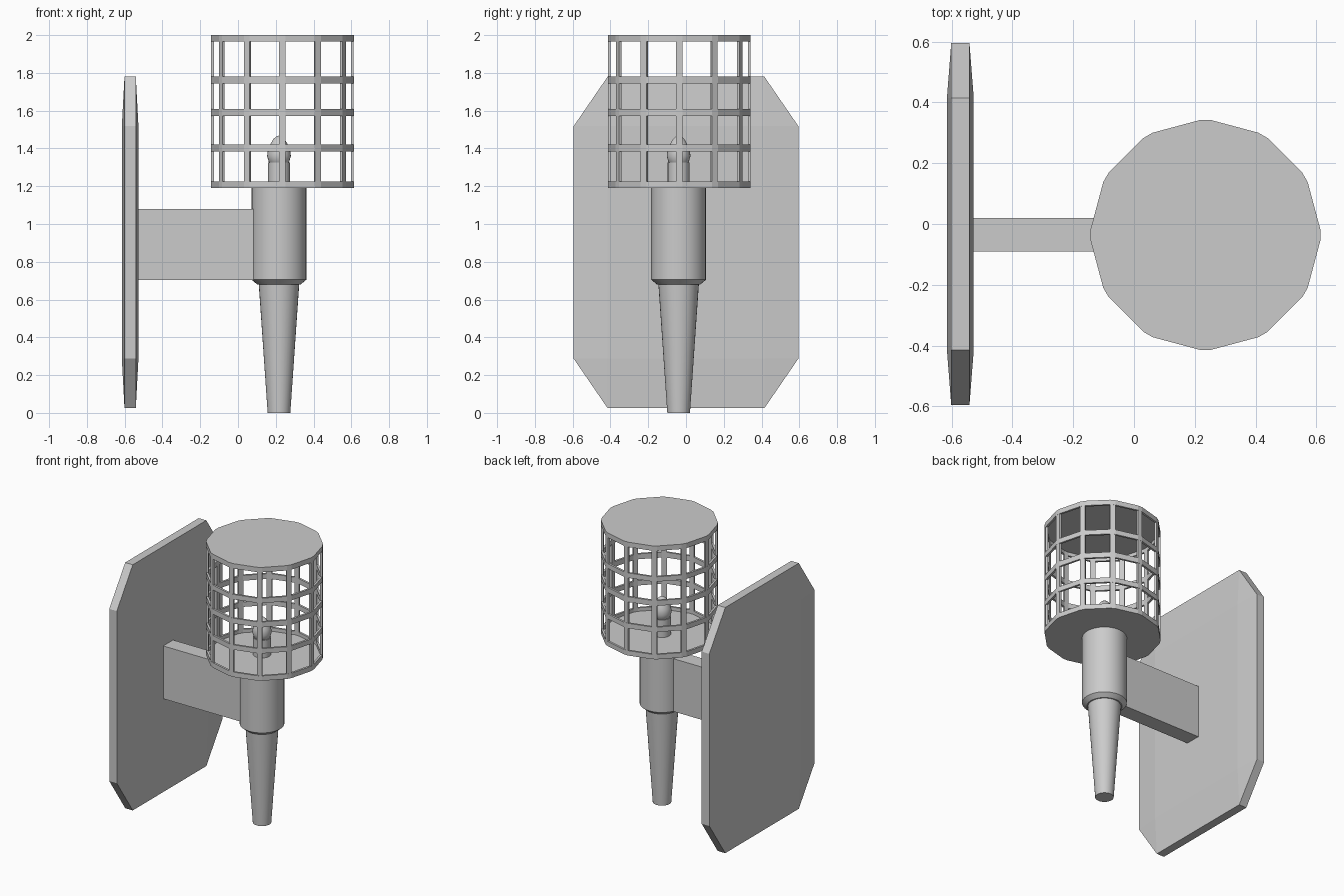
import bpy, bmesh, math
from mathutils import Matrix, Vector

if "Cube" in bpy.data.objects:
    bpy.data.objects.remove(bpy.data.objects["Cube"])

CAGE = Vector((0.235, -0.036, 0))   # cage axis
BODY = Vector((0.217, -0.039, 0))   # handle axis
SIDES, R, POST, DEPTH = 12, 0.378, 0.035, 0.015


def finish(name, bm, smooth=False):
    bmesh.ops.remove_doubles(bm, verts=bm.verts, dist=1e-5)
    bmesh.ops.recalc_face_normals(bm, faces=bm.faces)
    me = bpy.data.meshes.new(name)
    bm.to_mesh(me)
    bm.free()
    ob = bpy.data.objects.new(name, me)
    bpy.context.collection.objects.link(ob)
    if smooth:
        bpy.ops.object.select_all(action='DESELECT')
        ob.select_set(True)
        bpy.context.view_layer.objects.active = ob
        bpy.ops.object.shade_smooth_by_angle(angle=math.radians(30))
    return ob


def box(bm, lo, hi, turn=None):
    lo, hi = Vector(lo), Vector(hi)
    m = Matrix.Translation((lo + hi) / 2) @ Matrix.Diagonal((*(hi - lo), 1))
    bmesh.ops.create_cube(bm, size=1, matrix=(turn @ m) if turn else m)


def lathe(name, profile, centre, steps=32):
    bm = bmesh.new()
    vs = [bm.verts.new((r + centre.x, centre.y, z)) for r, z in profile]
    edges = [bm.edges.new(p) for p in zip(vs, vs[1:])]
    bmesh.ops.spin(bm, geom=vs + edges, cent=centre, axis=(0, 0, 1),
                   angle=2 * math.pi, steps=steps, use_duplicate=False)
    return finish(name, bm, True)


def outline(r):
    # twelve-sided loop with each corner flattened to the width of a post
    pts = []
    for k in range(SIDES):
        rot = Matrix.Rotation(2 * math.pi * k / SIDES, 3, 'Z')
        h = POST / 2 * r / R
        pts += [CAGE + rot @ Vector((r, s * h, 0)) for s in (-1, 1)]
    return pts


# Wall plate: clipped rectangle, slightly domed around a flat centre panel
bm = bmesh.new()
zc, yi, zi, yo, zo = 0.9025, 0.415, 0.615, 0.595, 0.8775
rim = [(yo, -zi), (yo, zi), (yi, zo), (-yi, zo),
       (-yo, zi), (-yo, -zi), (-yi, -zo), (yi, -zo)]
panel = [(yi, -zi), (yi, zi), (-yi, zi), (-yi, -zi)]
sides = []
for x_rim, x_mid in ((-0.601, -0.615), (-0.541, -0.527)):
    o = [bm.verts.new((x_rim, y, zc + z)) for y, z in rim]
    c = [bm.verts.new((x_mid, y, zc + z)) for y, z in panel]
    bm.faces.new(c)
    for i in range(4):
        a, b, n = o[2 * i], o[2 * i + 1], o[(2 * i + 2) % 8]
        bm.faces.new((a, b, c[(i + 1) % 4], c[i]))
        bm.faces.new((b, n, c[(i + 1) % 4]))
    sides.append(o)
for i in range(8):
    j = (i + 1) % 8
    bm.faces.new((sides[0][i], sides[0][j], sides[1][j], sides[1][i]))
finish("wall_plate", bm)

# Bracket arm
bm = bmesh.new()
box(bm, (-0.535, -0.091, 0.703), (0.12, 0.02, 1.08))
finish("bracket_arm", bm)

# Tapered handle with flared collar
lathe("torch_handle", [(0, 0), (0.06, 0), (0.107, 0.68), (0.115, 0.68),
                       (0.145, 0.705), (0.145, 1.195), (0, 1.195)], BODY)

# Bulb holder and bulb
lathe("bulb_holder", [(0, 1.19), (0.058, 1.19), (0.058, 1.325), (0, 1.325)], BODY, 24)
bulb = [(0, 1.29), (0.03, 1.3), (0.053, 1.325), (0.063, 1.36), (0.058, 1.395),
        (0.044, 1.425), (0.03, 1.45), (0.015, 1.463), (0, 1.468)]
lathe("bulb", bulb, BODY, 24)

# Cage hoops
outer, inner = outline(R), outline(R - DEPTH)
bm = bmesh.new()
n = len(outer)
for z0, z1 in ((1.19, 1.225), (1.385, 1.42), (1.572, 1.61), (1.745, 1.78), (1.965, 2.0)):
    loops = [[bm.verts.new((p.x, p.y, z)) for p in pts]
             for pts, z in ((outer, z0), (outer, z1), (inner, z1), (inner, z0))]
    for a in range(4):
        A, B = loops[a], loops[(a + 1) % 4]
        for i in range(n):
            bm.faces.new((A[i], A[(i + 1) % n], B[(i + 1) % n], B[i]))
finish("cage_hoops", bm)

# Cage posts
bm = bmesh.new()
for k in range(SIDES):
    turn = Matrix.Translation(CAGE) @ Matrix.Rotation(2 * math.pi * k / SIDES, 4, 'Z')
    box(bm, (R - DEPTH, -POST / 2, 1.2), (R - 0.0005, POST / 2, 1.99), turn)
finish("cage_posts", bm)

# Cage floor and lid
for name, z0, z1 in (("cage_floor", 1.19, 1.2), ("cage_lid", 1.99, 2.0)):
    bm = bmesh.new()
    f = bm.faces.new([bm.verts.new((p.x, p.y, z0)) for p in outline(R - 0.001)])
    ext = bmesh.ops.extrude_face_region(bm, geom=[f], use_keep_orig=True)
    bmesh.ops.translate(bm, vec=(0, 0, z1 - z0),
                        verts=[g for g in ext["geom"] if isinstance(g, bmesh.types.BMVert)])
    finish(name, bm)
